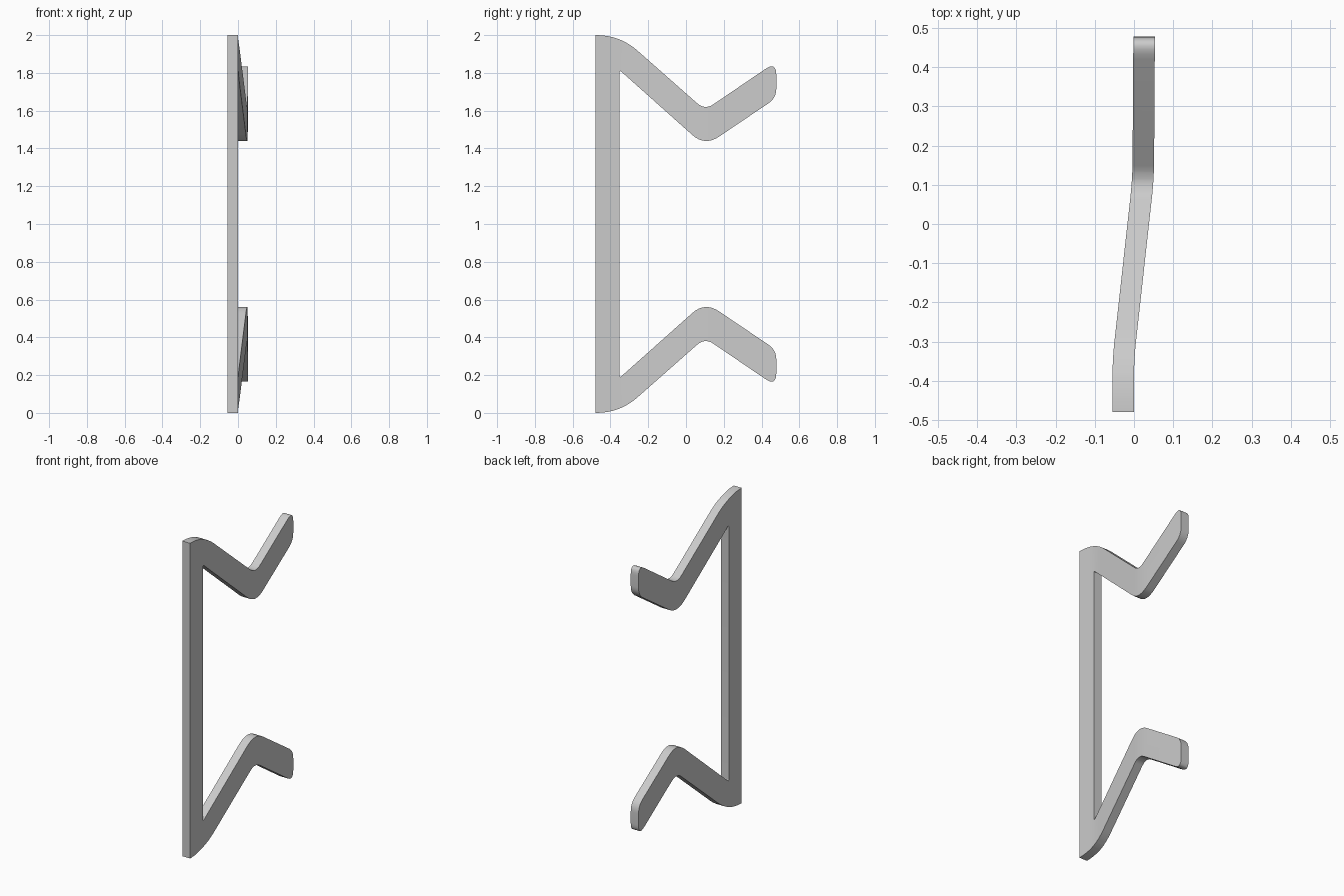
import bpy
import bmesh
from mathutils import Vector

if "Cube" in bpy.data.objects:
    bpy.data.objects.remove(bpy.data.objects["Cube"], do_unlink=True)

THICKNESS = 0.055


def rounded(corners, steps=8):
    """Turn (a, b, cut) corners into a polyline with curved corners."""
    points = []
    for i, (a, b, cut) in enumerate(corners):
        corner = Vector((a, b))
        if cut == 0:
            points.append(corner)
            continue
        before = Vector(corners[i - 1][:2])
        after = Vector(corners[(i + 1) % len(corners)][:2])
        start = corner + (before - corner).normalized() * cut
        end = corner + (after - corner).normalized() * cut
        for s in range(steps + 1):
            t = s / steps
            points.append(start * (1 - t) ** 2 + corner * 2 * t * (1 - t) + end * t ** 2)
    return points


# Side profile: upper half in (y, z), then mirrored to the lower half
upper = [
    (-0.48, 2, 0), (-0.35, 2, 0.125), (0.1, 1.603, 0.055),
    (0.478, 1.86, 0.07), (0.478, 1.667, 0.05),
    (0.1, 1.412, 0.09), (-0.352, 1.815, 0.015),
]
lower = [(y, 2 - z, cut) for y, z, cut in reversed(upper)]
outline = rounded(upper + lower)

# Sideways joggle of the plate: centre line in (y, x)
joggle = rounded([(-0.5, -0.0275, 0), (-0.345, -0.0275, 0.05),
                  (0.115, 0.0235, 0.05), (0.5, 0.026, 0)], steps=6)


def sideways(y):
    for p, q in zip(joggle, joggle[1:]):
        if y <= q.x:
            return p.y + (q.y - p.y) * (y - p.x) / (q.x - p.x)
    return joggle[-1].y


# Flat plate, extruded, sliced at the bends and shifted sideways
bm = bmesh.new()
face = bm.faces.new([bm.verts.new((-THICKNESS / 2, p.x, p.y)) for p in outline])
grown = bmesh.ops.extrude_face_region(bm, geom=[face], use_keep_orig=True)
for item in grown["geom"]:
    if isinstance(item, bmesh.types.BMVert):
        item.co.x += THICKNESS
for p in joggle[1:-1]:
    bmesh.ops.bisect_plane(bm, geom=bm.verts[:] + bm.edges[:] + bm.faces[:],
                           dist=0.00001, plane_co=(0, p.x, 0), plane_no=(0, 1, 0))
for v in bm.verts:
    v.co.x += sideways(v.co.y)
bmesh.ops.triangulate(bm, faces=[f for f in bm.faces if len(f.verts) > 4])
bmesh.ops.recalc_face_normals(bm, faces=bm.faces[:])

mesh = bpy.data.meshes.new("bent_clip")
bm.to_mesh(mesh)
bm.free()
clip = bpy.data.objects.new("bent_clip", mesh)
bpy.context.collection.objects.link(clip)

# Plain grey material
grey = bpy.data.materials.new("plain_grey")
grey.use_nodes = True
colour = (0.6, 0.6, 0.6, 1)
grey.diffuse_color = colour
grey.node_tree.nodes["Principled BSDF"].inputs["Base Color"].default_value = colour
mesh.materials.append(grey)

# Smooth curves, crisp rims
bpy.ops.object.select_all(action="DESELECT")
clip.select_set(True)
bpy.context.view_layer.objects.active = clip
bpy.ops.object.shade_smooth_by_angle(angle=0.52)
